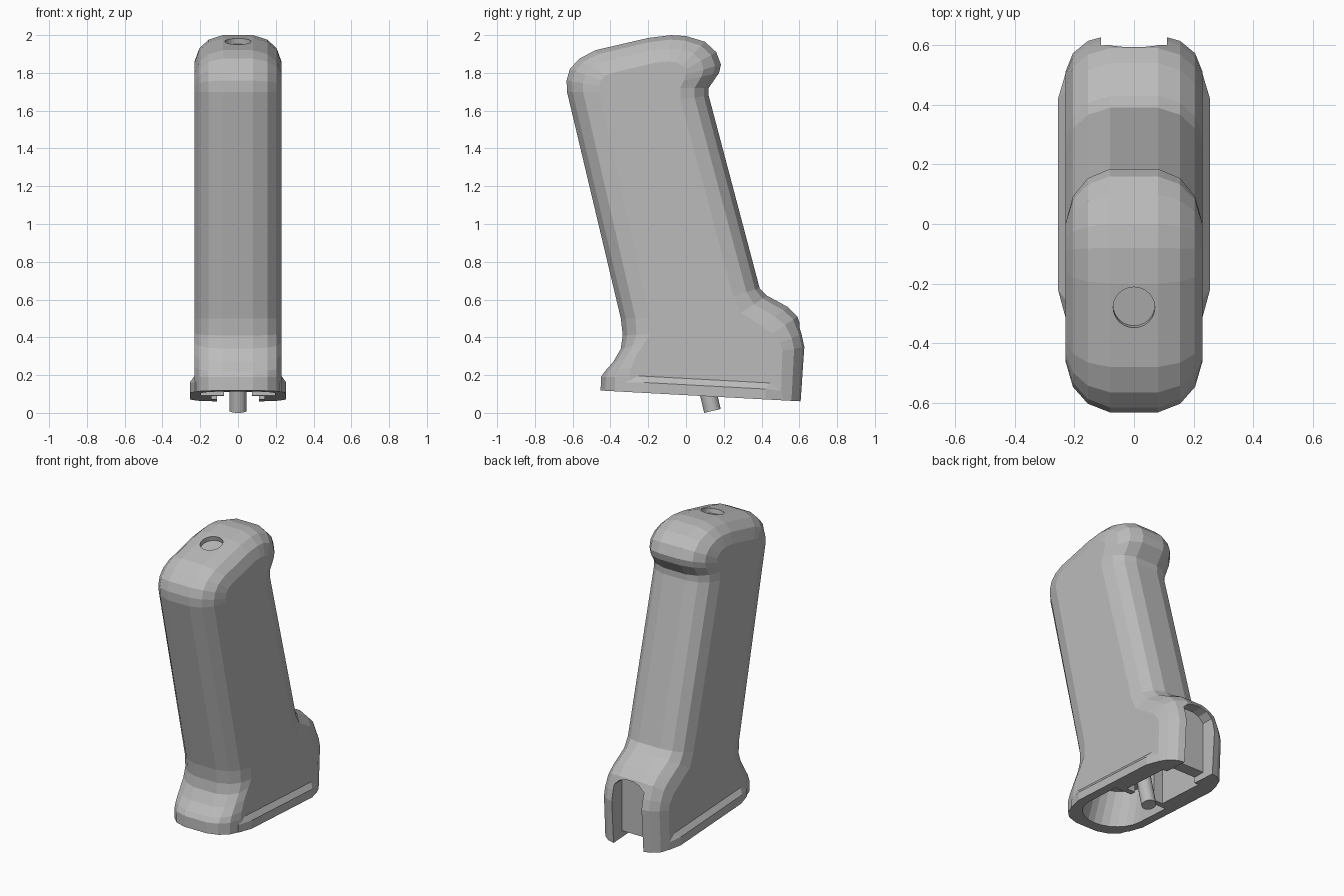
import bpy, bmesh, math
from mathutils import Vector

cube = bpy.data.objects.get("Cube")
if cube:
    bpy.data.objects.remove(cube, do_unlink=True)

grey = bpy.data.materials.new("grip_grey")
grey.use_nodes = True
colour = (0.5, 0.5, 0.5, 1)
grey.diffuse_color = colour
grey.node_tree.nodes["Principled BSDF"].inputs["Base Color"].default_value = colour


def finish(bm, name):
    bmesh.ops.recalc_face_normals(bm, faces=bm.faces)
    mesh = bpy.data.meshes.new(name)
    bm.to_mesh(mesh)
    bm.free()
    mesh.materials.append(grey)
    obj = bpy.data.objects.new(name, mesh)
    bpy.context.collection.objects.link(obj)
    return obj


def hull(name, points):
    bm = bmesh.new()
    for p in points:
        bm.verts.new(p)
    bmesh.ops.convex_hull(bm, input=bm.verts)
    loose = [v for v in bm.verts if not v.link_faces]
    bmesh.ops.delete(bm, geom=loose, context="VERTS")
    return finish(bm, name)


def box(name, half, y0, y1, z0, z1):
    return hull(name, [(x, y, z) for x in (-half, half) for y in (y0, y1) for z in (z0, z1)])


def rod(name, start, axis, length, radius, sides=24):
    axis = Vector(axis).normalized()
    side = Vector((1, 0, 0))
    up = axis.cross(side)
    points = []
    for i in range(sides):
        a = math.tau * i / sides
        ring = Vector(start) + (side * math.cos(a) + up * math.sin(a)) * radius
        points += [ring, ring + axis * length]
    return hull(name, points)


def combine(target, tool, operation):
    mod = target.modifiers.new(operation, "BOOLEAN")
    mod.operation = operation
    mod.solver = "EXACT"
    mod.object = tool
    tool.hide_render = True
    bpy.context.view_layer.update()
    graph = bpy.context.evaluated_depsgraph_get()
    mesh = bpy.data.meshes.new_from_object(target.evaluated_get(graph))
    target.modifiers.clear()
    target.data = mesh
    bpy.data.objects.remove(tool, do_unlink=True)


def base_z(y):
    return 0.094 - 0.054 * y


# Side outline on the centre line, paired with the edge of the flat cheek
rows = [
    (-.455, 0, -.30, 0), (-.45, .19, -.30, .19), (-.43, .22, -.29, .24),
    (-.385, .27, -.26, .31), (-.345, .34, -.22, .37), (-.335, .41, -.19, .42),
    (-.345, .5, -.19, .5), (-.63, 1.7, -.46, 1.7), (-.632, 1.76, -.46, 1.73),
    (-.615, 1.82, -.45, 1.76), (-.565, 1.875, -.43, 1.785), (-.48, 1.92, -.39, 1.8),
    (-.2, 1.985, -.16, 1.855), (-.08, 2, -.09, 1.86), (0, 1.995, -.05, 1.855),
    (.1, 1.965, -.02, 1.84), (.16, 1.91, 0, 1.82), (.185, 1.845, 0, 1.79),
    (.175, 1.8, -.01, 1.76), (.12, 1.72, -.03, 1.72), (.12, 1.68, -.03, 1.66),
    (.39, .66, .25, .62), (.43, .62, .29, .53), (.54, .56, .4, .46),
    (.59, .51, .46, .42), (.62, .42, .5, .37), (.635, .35, .51, .33),
    (.61, 0, .5, 0),
]

# Handle body: rounded across its width between the two flat cheeks
half = [(.23, 1), (.205, .5), (.155, .17), (.08, 0)]
layers = [(-x, t) for x, t in half] + half[::-1]
bm = bmesh.new()
rings = []
for x, t in layers:
    rings.append([bm.verts.new((x, oy + (iy - oy) * t, oz + (iz - oz) * t))
                  for oy, oz, iy, iz in rows])
count = len(rows)
for a, b in zip(rings, rings[1:]):
    for i in range(count):
        j = (i + 1) % count
        bm.faces.new((a[i], a[j], b[j], b[i]))
bm.faces.new(rings[0])
bm.faces.new(rings[-1])
handle = finish(bm, "handle_body")

# Side rails flaring out along the base
rail = [(.255, -.22, -.06), (.255, -.22, .055), (.225, -.26, .095), (.225, .45, .095),
        (.255, .42, .055), (.255, .42, -.06), (.228, -.32, -.06), (.228, -.32, .05),
        (.228, .51, -.06), (.228, .51, .05)]
combine(handle, hull("side_rails", [(s * x, y, base_z(y) + h)
                                    for s in (-1, 1) for x, y, h in rail]), "UNION")

# Slanted underside
combine(handle, hull("base_cutter", [(x, y, z) for x in (-1, 1) for y in (-1, 1)
                                     for z in (-1, base_z(y))]), "DIFFERENCE")

# Front hollow with a round end
ring = []
for z, centre, r in ((.05, -.2, .2), (.32, -.12, .18)):
    ring += [(r, .06, z), (-r, .06, z)]
    for i in range(13):
        a = math.pi * i / 12
        ring.append((r * math.cos(a), centre - r * math.sin(a), z))
combine(handle, hull("front_hollow", ring), "DIFFERENCE")

# Rear hollow, the gap between the inner ribs, and the opening under the rear wall
combine(handle, box("rear_hollow", .14, .1, .44, -.1, .32), "DIFFERENCE")
combine(handle, box("rib_gap", .075, 0, .2, -.1, .3), "DIFFERENCE")
combine(handle, box("rear_opening", .11, .4, .8, -.1, .11), "DIFFERENCE")

# Arched slot in the back of the base
arch = [(.11, -.1), (.11, .45), (.075, .485), (.03, .5)]
combine(handle, hull("rear_slot", [(s * x, y, z) for s in (-1, 1)
                                   for y in (.52, .9) for x, z in arch]), "DIFFERENCE")

# Round recess in the sloping top
combine(handle, rod("top_recess", (0, -.273, 1.937), (0, -.226, .974), .1, .07), "DIFFERENCE")

# Leaning peg below the base
rod("base_peg", (0, .14, .0104), (0, -.23, .973), .4, .045)
